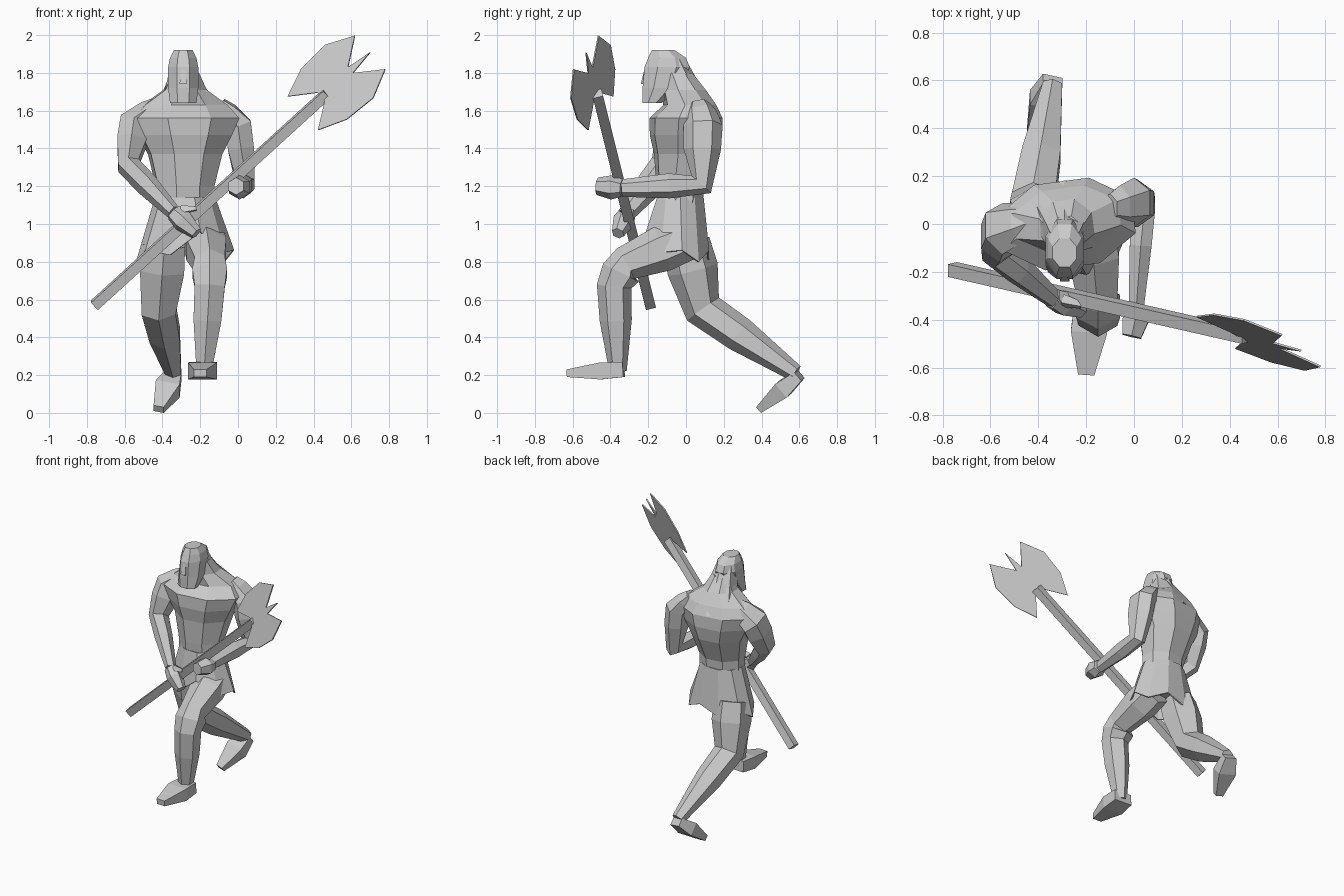
import bpy, bmesh, math
from mathutils import Vector

if "Cube" in bpy.data.objects:
    bpy.data.objects.remove(bpy.data.objects["Cube"])

clay = bpy.data.materials.new("plain_grey")
clay.use_nodes = True
grey = (0.6, 0.6, 0.6, 1)
clay.diffuse_color = grey
clay.node_tree.nodes["Principled BSDF"].inputs["Base Color"].default_value = grey


def skin(name, rings, caps=True):
    """Join rings of points with quads and make an object of them."""
    bm = bmesh.new()
    loops = [[bm.verts.new(point) for point in ring] for ring in rings]
    for lower, upper in zip(loops, loops[1:]):
        for i in range(len(lower)):
            bm.faces.new((lower[i - 1], lower[i], upper[i], upper[i - 1]))
    if caps:
        bm.faces.new(loops[0])
        bm.faces.new(loops[-1])
    bmesh.ops.recalc_face_normals(bm, faces=bm.faces)
    mesh = bpy.data.meshes.new(name)
    bm.to_mesh(mesh)
    bm.free()
    mesh.materials.append(clay)
    part = bpy.data.objects.new(name, mesh)
    bpy.context.collection.objects.link(part)
    return part


def polygon(centre, across, deep, sides):
    """Polygon whose flat sides lie at the ends of the two half-axes."""
    grow = 1 / math.cos(math.pi / sides)
    angles = [math.tau * (i + 0.5) / sides for i in range(sides)]
    return [centre + grow * (across * math.cos(a) + deep * math.sin(a)) for a in angles]


def stack(name, middle, levels, sides=8, yaw=0.0):
    """Level sections, each given as y, z, half width, half depth."""
    across = Vector((math.cos(yaw), math.sin(yaw), 0))
    deep = Vector((-math.sin(yaw), math.cos(yaw), 0))
    return skin(name, [polygon(Vector((middle, y, z)), across * width, deep * depth, sides)
                       for y, z, width, depth in levels])


def limb(name, joints, sides=6, flat=1.0, bulge=1.1):
    """Joints are x, y, z, radius; a fuller section is added between each pair."""
    sections = [Vector(joints[0])]
    for joint in joints[1:]:
        end = Vector(joint)
        belly = sections[-1].lerp(end, .4)
        belly.w *= bulge
        sections += [belly, end]
    rings = []
    for i, section in enumerate(sections):
        before = sections[max(i - 1, 0)]
        after = sections[min(i + 1, len(sections) - 1)]
        along = (after - before).xyz.normalized()
        side = Vector((1, 0, 0))
        side = (side - along * side.dot(along)).normalized()
        deep = along.cross(side)
        rings.append(polygon(section.xyz, side * section.w * flat, deep * section.w, sides))
    return skin(name, rings)


# Trunk from hips to neck, turned slightly
stack("torso", -.28, [
    (0, .9, .18, .11), (-.03, 1.1, .15, .11), (-.03, 1.2, .15, .12),
    (0, 1.37, .19, .16), (0, 1.47, .24, .18), (0, 1.56, .28, .18),
    (.02, 1.63, .22, .13), (-.01, 1.71, .11, .11), (-.05, 1.8, .07, .08)], yaw=.13)

# Head with square beard, nose and long hair
stack("head", -.29, [
    (-.18, 1.64, .07, .05), (-.13, 1.72, .08, .1), (-.1, 1.83, .08, .12),
    (-.1, 1.88, .07, .1), (-.12, 1.92, .05, .06)])
stack("nose", -.29, [(-.22, 1.74, .02, .02), (-.21, 1.82, .01, .01)], sides=4)
stack("hair", -.29, [
    (-.07, 1.87, .06, .06), (-.02, 1.74, .09, .08), (.09, 1.57, .15, .08)], sides=6)

# Arms with sloping shoulders: the right reaches across, the left bends forward
limb("right_arm", [(-.42, .02, 1.63, .05), (-.55, -.02, 1.52, .1),
                   (-.58, -.11, 1.31, .07), (-.34, -.31, 1.06, .04)], flat=.8)
limb("left_arm", [(-.1, .07, 1.63, .05), (0, .09, 1.52, .09),
                  (.04, .08, 1.21, .06), (.01, -.34, 1.19, .04)], flat=.8)

# Hands closed on the shaft
limb("right_hand", [(-.34, -.31, 1.06, .04), (-.22, -.36, .95, .03)], bulge=1.4)
limb("right_thumb", [(-.3, -.32, 1.07, .02), (-.22, -.34, 1.08, .01)], sides=4)
limb("left_hand", [(.02, -.34, 1.19, .04), (-.01, -.47, 1.2, .04)], bulge=1.4)

# Legs: the left steps forward, the right trails behind
limb("left_leg", [(-.18, 0, .92, .1), (-.15, -.32, .79, .08),
                  (-.15, -.38, .67, .08), (-.18, -.36, .22, .04)], bulge=1.15)
limb("right_leg", [(-.39, 0, .9, .11), (-.42, .09, .55, .09),
                   (-.34, .58, .21, .04)], bulge=1.15)

# Feet, the right one with its heel raised
limb("left_foot", [(-.18, -.33, .23, .04), (-.2, -.63, .21, .02)],
     sides=4, flat=1.7, bulge=1.4)
limb("right_foot", [(-.34, .6, .2, .03), (-.42, .39, .02, .02)],
     sides=4, flat=1.4, bulge=1.8)

# Kilt with a jagged hem, lifted over the forward thigh
waist, hem = [], []
folds = 10
thigh_angle = -1.2
for i in range(folds):
    angle = math.tau * i / folds
    c, s = math.cos(angle), math.sin(angle)
    lift = max(0, math.cos(angle - thigh_angle)) ** 4 / folds
    waist.append((-.28 + .16 * c, -.03 + .13 * s, 1.14))
    hem.append((-.28 + .26 * c, -.02 + .15 * s - lift / 2, .83 + .03 * (-1) ** i + lift))
kilt = skin("kilt", [waist, hem], caps=False)
kilt.modifiers.new("cloth", "SOLIDIFY").thickness = .01

# Long square axe shaft
limb("axe_shaft", [(-.76, -.19, .57, .027), (.47, -.47, 1.69, .027)], sides=4, bulge=1.0)

# Double axe blade: half an outline in along and across steps, mirrored on the shaft
along = Vector((.74, -.16, .67))
across = Vector((-.67, .55, .74))
blade_root = Vector((.47, -.48, 1.7))
spike = [(.31, 0)]
half = [(.17, .02), (.31, .12), (.16, .19), (-.02, .18), (-.17, .12), (-.04, .03)]
outline = spike + half + [(a, -b) for a, b in reversed(half)]
normal = along.cross(across).normalized()
skin("axe_blade", [[blade_root + along * a + across * b + normal * face for a, b in outline]
                   for face in (-.004, .004)])
